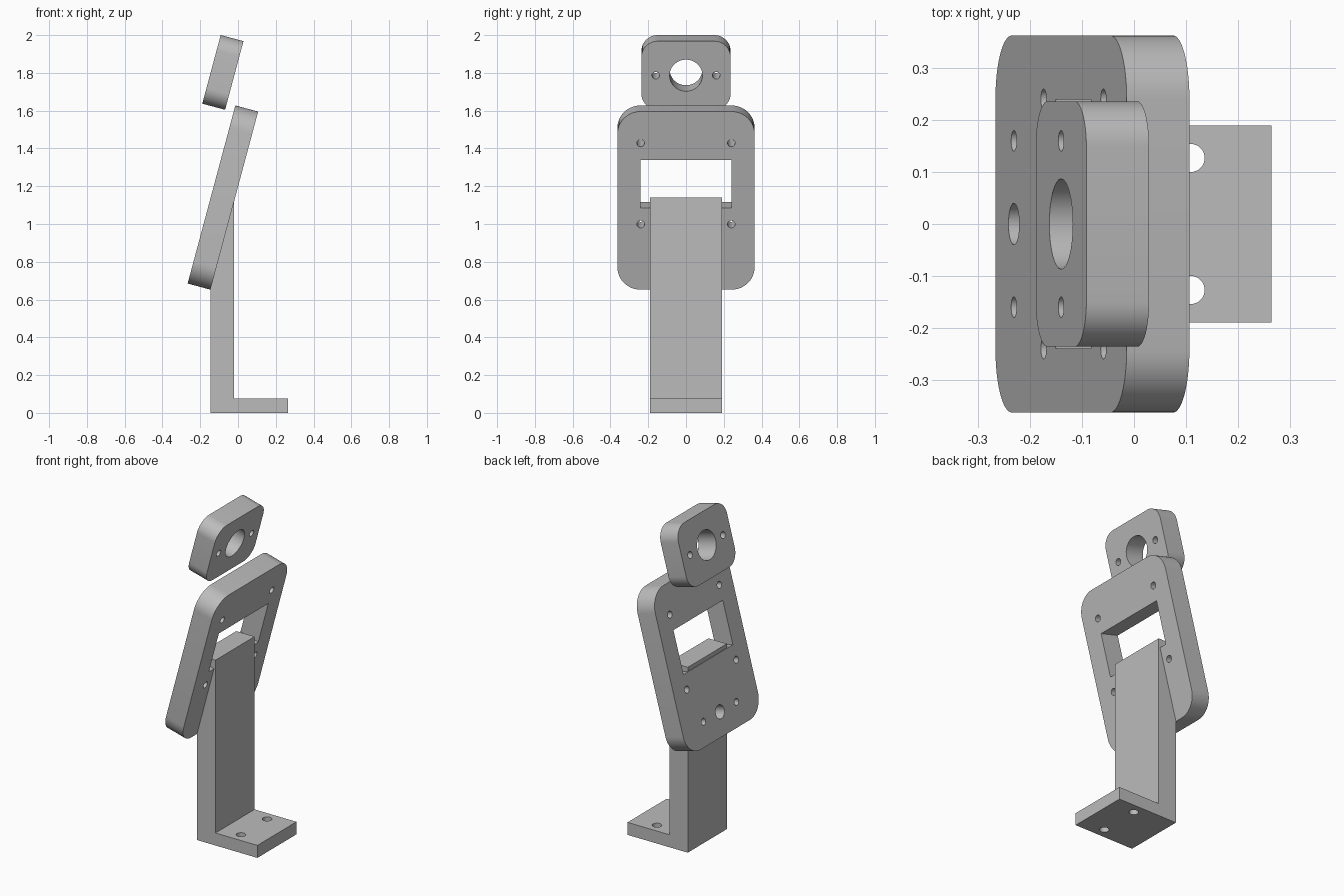
import bpy, bmesh
from math import radians, cos, sin, pi
from mathutils import Vector, Matrix

cube = bpy.data.objects.get("Cube")
if cube:
    bpy.data.objects.remove(cube)

grey = bpy.data.materials.new("plain grey")
grey.use_nodes = True
grey.diffuse_color = (0.5, 0.5, 0.5, 1)
grey.node_tree.nodes["Principled BSDF"].inputs["Base Color"].default_value = grey.diffuse_color

TILT = radians(15)
THICK = 0.125


def extrude(bm, points, offset):
    """Add a solid made by sweeping a closed outline along an offset."""
    face = bm.faces.new([bm.verts.new(p) for p in points])
    new = bmesh.ops.extrude_face_region(bm, geom=[face])["geom"]
    bmesh.ops.translate(bm, vec=offset, verts=[v for v in new if isinstance(v, bmesh.types.BMVert)])


def to_object(bm, name):
    bmesh.ops.recalc_face_normals(bm, faces=bm.faces)
    mesh = bpy.data.meshes.new(name)
    bm.to_mesh(mesh)
    bm.free()
    mesh.materials.append(grey)
    obj = bpy.data.objects.new(name, mesh)
    bpy.context.collection.objects.link(obj)
    return obj


def finish(obj, cutter):
    """Cut the holes, drop the cutter and shade the curved walls smooth."""
    mod = obj.modifiers.new("holes", 'BOOLEAN')
    mod.operation = 'DIFFERENCE'
    mod.solver = 'EXACT'
    mod.object = cutter
    bpy.ops.object.select_all(action='DESELECT')
    obj.select_set(True)
    bpy.context.view_layer.objects.active = obj
    bpy.ops.object.modifier_apply(modifier=mod.name)
    bpy.data.objects.remove(cutter)
    bpy.ops.object.shade_smooth_by_angle(angle=radians(30))


def rounded_outline(half_y, half_z, radius, steps=12):
    """Rounded rectangle in the local YZ plane."""
    points = []
    for q, (sy, sz) in enumerate([(1, 1), (-1, 1), (-1, -1), (1, -1)]):
        for i in range(steps + 1):
            a = (q + i / steps) * pi / 2
            points.append((-THICK / 2, sy * (half_y - radius) + radius * cos(a),
                           sz * (half_z - radius) + radius * sin(a)))
    return points


def cylinder(bm, centre, radius, turn):
    bmesh.ops.create_cone(bm, cap_ends=True, segments=32, radius1=radius, radius2=radius,
                          depth=0.4, matrix=Matrix.Translation(centre) @ turn)


def tilted_plate(name, centre_z, half_y, half_z, radius, holes, window=None):
    bm = bmesh.new()
    extrude(bm, rounded_outline(half_y, half_z, radius), Vector((THICK, 0, 0)))
    plate = to_object(bm, name)
    cut = bmesh.new()
    for y, z, r in holes:
        for side in ((1, -1) if y else (1,)):
            cylinder(cut, (0, side * y, z), r, Matrix.Rotation(pi / 2, 4, 'Y'))
    if window:
        wy, z0, z1 = window
        extrude(cut, [(-0.2, -wy, z0), (-0.2, wy, z0), (-0.2, wy, z1), (-0.2, -wy, z1)],
                Vector((0.4, 0, 0)))
    cutter = to_object(cut, name + "_cutter")
    for obj in (plate, cutter):
        obj.location = (-0.08, 0, centre_z)
        obj.rotation_euler = (0, TILT, 0)
    bpy.context.view_layer.update()
    finish(plate, cutter)


# Large tilted plate with window, screw holes and cable hole
tilted_plate("mounting_plate", 1.14, 0.363, 0.488, 0.122,
             [(0.24, -0.13, 0.02), (0.24, 0.315, 0.02), (0.16, -0.351, 0.02), (0, -0.351, 0.04)],
             window=(0.24, -0.041, 0.223))

# Small floating holder with a round opening
tilted_plate("sensor_holder", 1.8025, 0.236, 0.188, 0.087,
             [(0, 0, 0.087), (0.16, 0, 0.02)])

# L-shaped bracket: upright and foot
bm = bmesh.new()
profile = [(-0.145, 0), (0.265, 0), (0.265, 0.077), (-0.02, 0.077), (-0.02, 1.14), (-0.145, 1.14)]
extrude(bm, [(x, -0.19, z) for x, z in profile], Vector((0, 0.38, 0)))
bracket = to_object(bm, "support_bracket")
cut = bmesh.new()
for side in (1, -1):
    cylinder(cut, (0.109, side * 0.127, 0), 0.027, Matrix.Identity(4))
finish(bracket, to_object(cut, "foot_cutter"))
